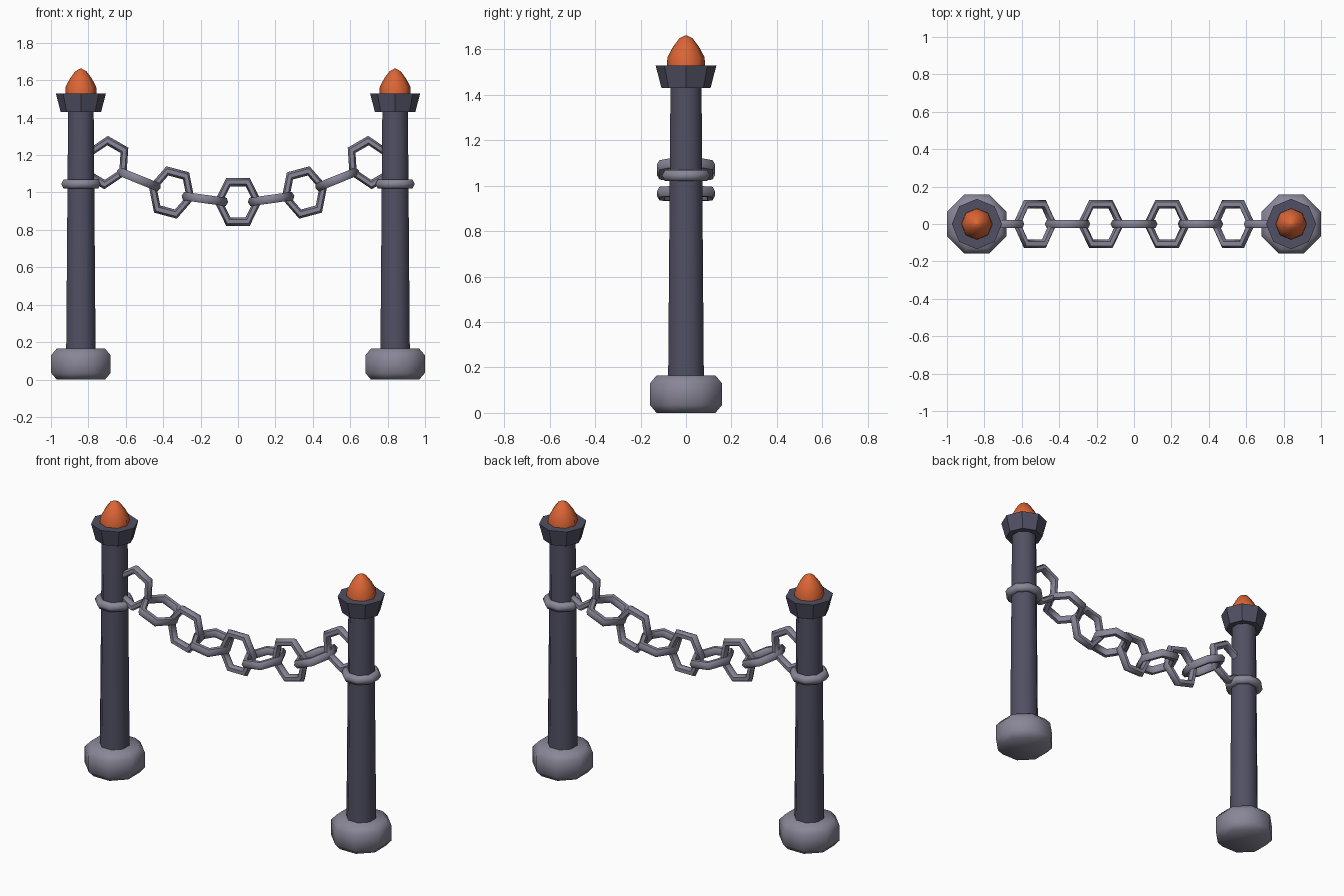
import bpy, bmesh, math
from mathutils import Matrix, Vector

cube = bpy.data.objects.get("Cube")
if cube:
    bpy.data.objects.remove(cube, do_unlink=True)


def material(name, rgb):
    m = bpy.data.materials.new(name)
    m.use_nodes = True
    color = (*rgb, 1.0)
    m.diffuse_color = color
    m.node_tree.nodes["Principled BSDF"].inputs["Base Color"].default_value = color
    return m


IRON = material("dark iron", (0.082, 0.08, 0.125))
STONE = material("grey metal", (0.25, 0.24, 0.31))
FLAME = material("orange flame", (0.72, 0.13, 0.035))


def finish(name, bm, mat, angle):
    bmesh.ops.recalc_face_normals(bm, faces=bm.faces)
    mesh = bpy.data.meshes.new(name)
    bm.to_mesh(mesh)
    bm.free()
    mesh.materials.append(mat)
    obj = bpy.data.objects.new(name, mesh)
    bpy.context.collection.objects.link(obj)
    bpy.ops.object.select_all(action="DESELECT")
    obj.select_set(True)
    bpy.context.view_layer.objects.active = obj
    bpy.ops.object.shade_smooth_by_angle(angle=math.radians(angle))
    return obj


def lathe(name, profile, x, mat, sides=8, turn=0.5, angle=50):
    """Turned part from (radius, height) pairs; closed by flat ends."""
    bm = bmesh.new()
    rings = []
    for r, z in profile:
        rings.append([bm.verts.new((x + r * math.cos(a), r * math.sin(a), z))
                      for a in (math.tau * (i + turn) / sides for i in range(sides))])
    for low, high in zip(rings, rings[1:]):
        for i in range(sides):
            j = (i + 1) % sides
            bm.faces.new((low[i], low[j], high[j], high[i]))
    bm.faces.new(rings[0])
    bm.faces.new(rings[-1])
    return finish(name, bm, mat, angle)


def ring(name, major, minor, sides, turn, matrix, mat, tube=6):
    """Low-poly torus in its local xy plane, placed by a matrix."""
    bm = bmesh.new()
    loops = []
    for i in range(sides):
        a = math.tau * (i + turn) / sides
        loop = []
        for k in range(tube):
            b = math.tau * k / tube
            r = major + minor * math.cos(b)
            p = Vector((r * math.cos(a), r * math.sin(a), minor * math.sin(b)))
            loop.append(bm.verts.new(matrix @ p))
        loops.append(loop)
    for i in range(sides):
        for k in range(tube):
            n, m = (i + 1) % sides, (k + 1) % tube
            bm.faces.new((loops[i][k], loops[n][k], loops[n][m], loops[i][m]))
    return finish(name, bm, mat, 62)


# Posts, one on each side
for side, sx in (("right", -1), ("left", 1)):
    x = 0.84 * sx
    lathe(side + "_base", [(0.14, 0), (0.172, 0.035), (0.172, 0.13), (0.14, 0.165)], x, STONE)
    lathe(side + "_post", [(0.085, 0.16), (0.074, 1.44)], x, IRON)
    lathe(side + "_cap", [(0.108, 1.43), (0.134, 1.53)], x, IRON, turn=0, angle=30)
    lathe(side + "_flame", [(0.084, 1.52), (0.082, 1.565), (0.058, 1.61), (0.03, 1.648), (0.004, 1.662)],
          x, FLAME, turn=0)
    ring(side + "_collar", 0.086, 0.028, 8, 0.5, Matrix.Translation((x, 0, 1.045)), STONE)

# Chain links: x, z, slope in degrees, whether the link stands upright
LINKS = [(0.705, 1.16, 30, True), (0.53, 1.07, 22, False),
         (0.355, 1.0, 15, True), (0.177, 0.965, 8, False)]


def link(name, x, z, slope, upright):
    place = Matrix.Translation((x, 0, z)) @ Matrix.Rotation(math.radians(-slope), 4, "Y")
    if upright:
        place = place @ Matrix.Rotation(math.pi / 2, 4, "X")
    squash = Matrix.Diagonal((0.85, 1, 1, 1))
    ring(name, 0.122, 0.026, 6, 0, place @ squash, STONE)


link("middle_link", 0, 0.95, 0, True)
for n, (x, z, slope, upright) in enumerate(LINKS, 1):
    link(f"left_link_{n}", x, z, slope, upright)
    link(f"right_link_{n}", -x, z, -slope, upright)
